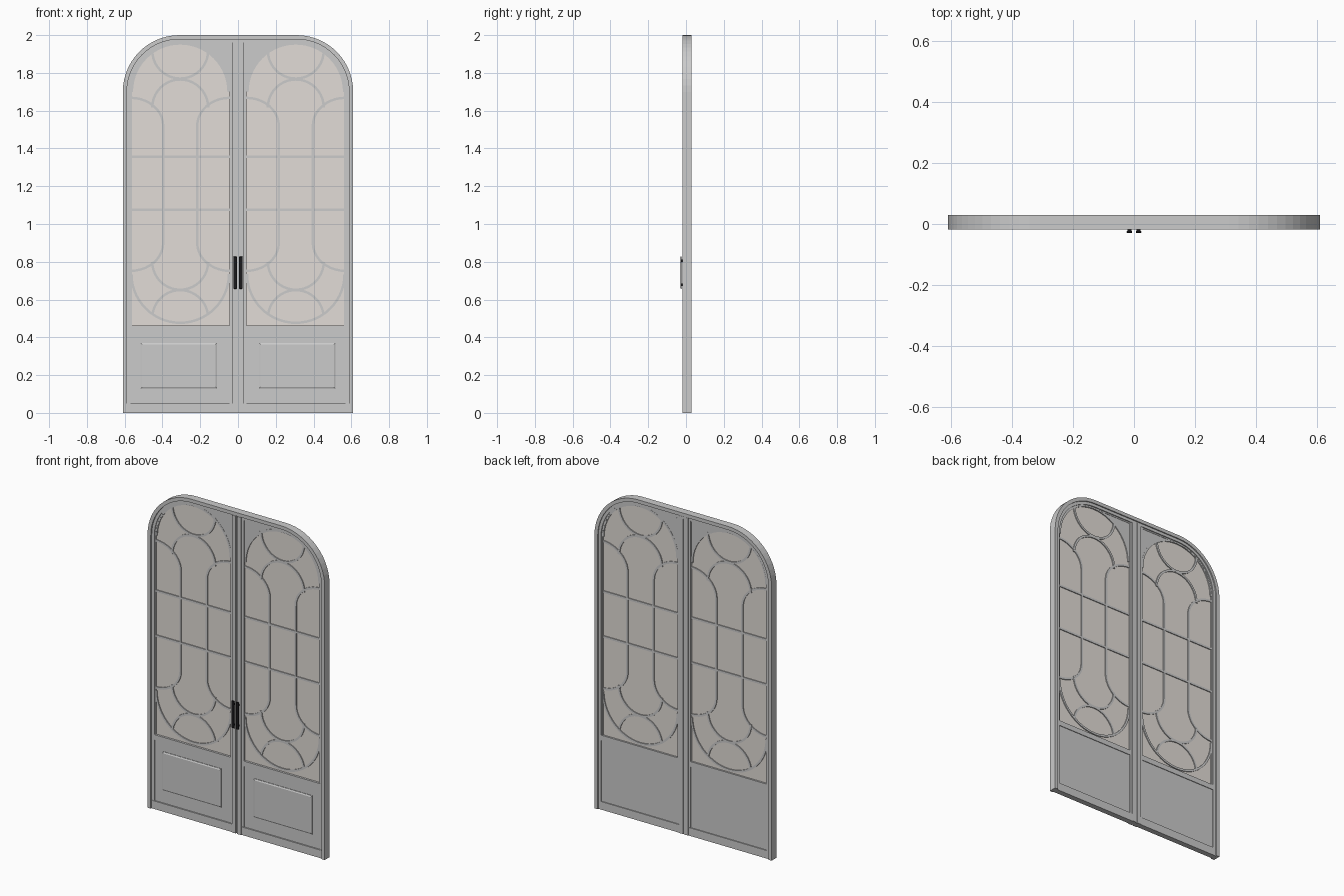
import bpy, bmesh
from math import sin, cos, pi, hypot

if "Cube" in bpy.data.objects:
    bpy.data.objects.remove(bpy.data.objects["Cube"])


def material(name, rgb):
    m = bpy.data.materials.new(name)
    m.diffuse_color = (*rgb, 1)
    m.use_nodes = True
    m.node_tree.nodes["Principled BSDF"].inputs["Base Color"].default_value = m.diffuse_color
    return m


PAINT = material("pale_paint", (0.80, 0.83, 0.80))
GLASS = material("warm_glass", (0.76, 0.72, 0.68))
BLACK = material("black_metal", (0.01, 0.01, 0.012))
CX, SPRING, R = 0.306, 1.70, 0.262          # leaf centre, arch spring height, glass arch radius


def finish(name, bm, mat, mirror=True):
    bmesh.ops.recalc_face_normals(bm, faces=bm.faces)
    me = bpy.data.meshes.new(name)
    bm.to_mesh(me)
    bm.free()
    me.materials.append(mat)
    ob = bpy.data.objects.new(name, me)
    bpy.context.collection.objects.link(ob)
    if mirror:
        mod = ob.modifiers.new("mirror", 'MIRROR')
        mod.use_mirror_merge = False
    return ob


def arc(cx, cz, rx, rz, a0, a1, n=16):
    return [(cx + rx * cos(t), cz + rz * sin(t))
            for t in ((a0 + (a1 - a0) * i / n) * pi / 180 for i in range(n + 1))]


def add_band(bm, a, b, y0, y1):
    """Solid strip between two matching outlines in the xz plane."""
    rows = [[bm.verts.new(v) for v in ((p[0], y0, p[1]), (q[0], y0, q[1]),
                                      (q[0], y1, q[1]), (p[0], y1, p[1]))] for p, q in zip(a, b)]
    for r, s in zip(rows, rows[1:]):
        for i in range(4):
            j = (i + 1) % 4
            bm.faces.new((r[i], r[j], s[j], s[i]))
    bm.faces.new(rows[0])
    bm.faces.new(rows[-1])


def add_bar(bm, path, w, y0, y1):
    """Rectangular bar of width w swept along a path."""
    a, b = [], []
    for i, (x, z) in enumerate(path):
        p, q = path[max(i - 1, 0)], path[min(i + 1, len(path) - 1)]
        dx, dz = q[0] - p[0], q[1] - p[1]
        k = w / 2 / hypot(dx, dz)
        a.append((x - dz * k, z + dx * k))
        b.append((x + dz * k, z - dx * k))
    add_band(bm, a, b, y0, y1)


def add_prism(bm, pts, y0, y1):
    f = [bm.verts.new((x, y0, z)) for x, z in pts]
    b = [bm.verts.new((x, y1, z)) for x, z in pts]
    bm.faces.new(f)
    bm.faces.new(b)
    for i in range(len(pts)):
        j = (i + 1) % len(pts)
        bm.faces.new((f[i], f[j], b[j], b[i]))


def box(name, x0, x1, y0, y1, z0, z1, mat=PAINT, mirror=True):
    bm = bmesh.new()
    add_prism(bm, [(x0, z0), (x1, z0), (x1, z1), (x0, z1)], y0, y1)
    return finish(name, bm, mat, mirror)


def arch(inset, z0=0.0):
    """Round-cornered doorway outline, from right foot over the top to left foot."""
    half = [(0.61 - inset, z0)] + arc(0.31, SPRING, 0.30 - inset, 0.30 - inset, 0, 90, 14)
    return half + [(-x, z) for x, z in reversed(half)]


# stepped outer frame
for name, o, i, y0, y1 in (("outer_frame", 0, 0.022, -0.0185, 0.029),
                           ("leaf_edge", 0.022, 0.040, -0.009, 0.022),
                           ("glazing_bead", 0.040, 0.048, -0.004, 0.016)):
    bm = bmesh.new()
    add_band(bm, arch(o), arch(i), y0, y1)
    finish(name, bm, PAINT, False)

# meeting stiles, beads and rails
box("meeting_stile", 0.004, 0.031, -0.0165, 0.025, 0.0, 1.975)
box("stile_gap_filler", -0.004, 0.004, -0.010, 0.020, 0.0, 1.975, mirror=False)
box("stile_bead", 0.031, 0.046, -0.008, 0.019, 0.0, 1.965)
box("bottom_rail", 0.031, 0.588, -0.012, 0.022, 0.0, 0.05)
box("middle_rail", 0.046, 0.570, -0.010, 0.020, 0.43, 0.462)

# lower panel with bevelled raised field
box("lower_panel", 0.046, 0.570, -0.004, 0.016, 0.05, 0.43)
bm = bmesh.new()
rings = [[bm.verts.new((x, y, z)) for x, z in
          ((0.112 + d, 0.13 + d), (0.515 - d, 0.13 + d), (0.515 - d, 0.37 - d), (0.112 + d, 0.37 - d))]
         for d, y in ((0, -0.003), (0, -0.007), (0.008, -0.011))]
for r, s in zip(rings, rings[1:]):
    for i in range(4):
        j = (i + 1) % 4
        bm.faces.new((r[i], r[j], s[j], s[i]))
bm.faces.new(rings[0])
bm.faces.new(rings[-1])
finish("raised_field", bm, PAINT)

# arched glass pane
bm = bmesh.new()
add_prism(bm, [(CX - R, 0.45), (CX + R, 0.45)] + arc(CX, SPRING, R, R, 0, 180, 28), 0.003, 0.009)
finish("glass_pane", bm, GLASS)

# solid spandrel in the inner top corner
bm = bmesh.new()
top = arc(CX, SPRING, R, R, 90, 180)
add_band(bm, top, [(x, 1.965) for x, z in top], -0.002, 0.014)
finish("spandrel", bm, PAINT)

# tracery bars: arches, eyes, side curves with verticals, cross bars
E, S = 0.148, 0.09
paths = [arc(CX, SPRING, R - 0.006, R - 0.006, 0, 180, 28),
         arc(CX, 0.735, R - 0.004, R - 0.004, 180, 360, 28),
         arc(CX, 1.918, E, E, 180, 360, 20),
         arc(CX, 1.617, E, E, 0, 180, 20),
         arc(CX, 0.80, E, E, 180, 360, 20),
         arc(CX, 0.502, E, E, 10, 170, 20),
         [(CX - R, 1.355), (CX + R, 1.355)],
         [(CX - R, 1.075), (CX + R, 1.075)]]
for s in (-1, 1):
    upper = arc(CX + s * R, 1.52, -s * (R - S), 0.148, 90, 0, 10)
    lower = arc(CX + s * R, 0.90, -s * (R - S), -0.148, 0, 90, 10)
    paths.append(upper + lower)
bm = bmesh.new()
for k, p in enumerate(paths):
    e = k * 0.0001                         # tiny depth steps avoid coplanar overlaps
    add_bar(bm, p, 0.013, -0.003 + e, 0.015 - e)
finish("tracery_bars", bm, PAINT)

# pull handles
handle = box("handle_grip", 0.006, 0.024, -0.029, -0.023, 0.657, 0.827, BLACK)
bev = handle.modifiers.new("bevel", 'BEVEL')
bev.width, bev.segments = 0.002, 2
for name, z in (("handle_lower_post", 0.672), ("handle_upper_post", 0.800)):
    box(name, 0.009, 0.021, -0.024, -0.016, z, z + 0.012, BLACK)
